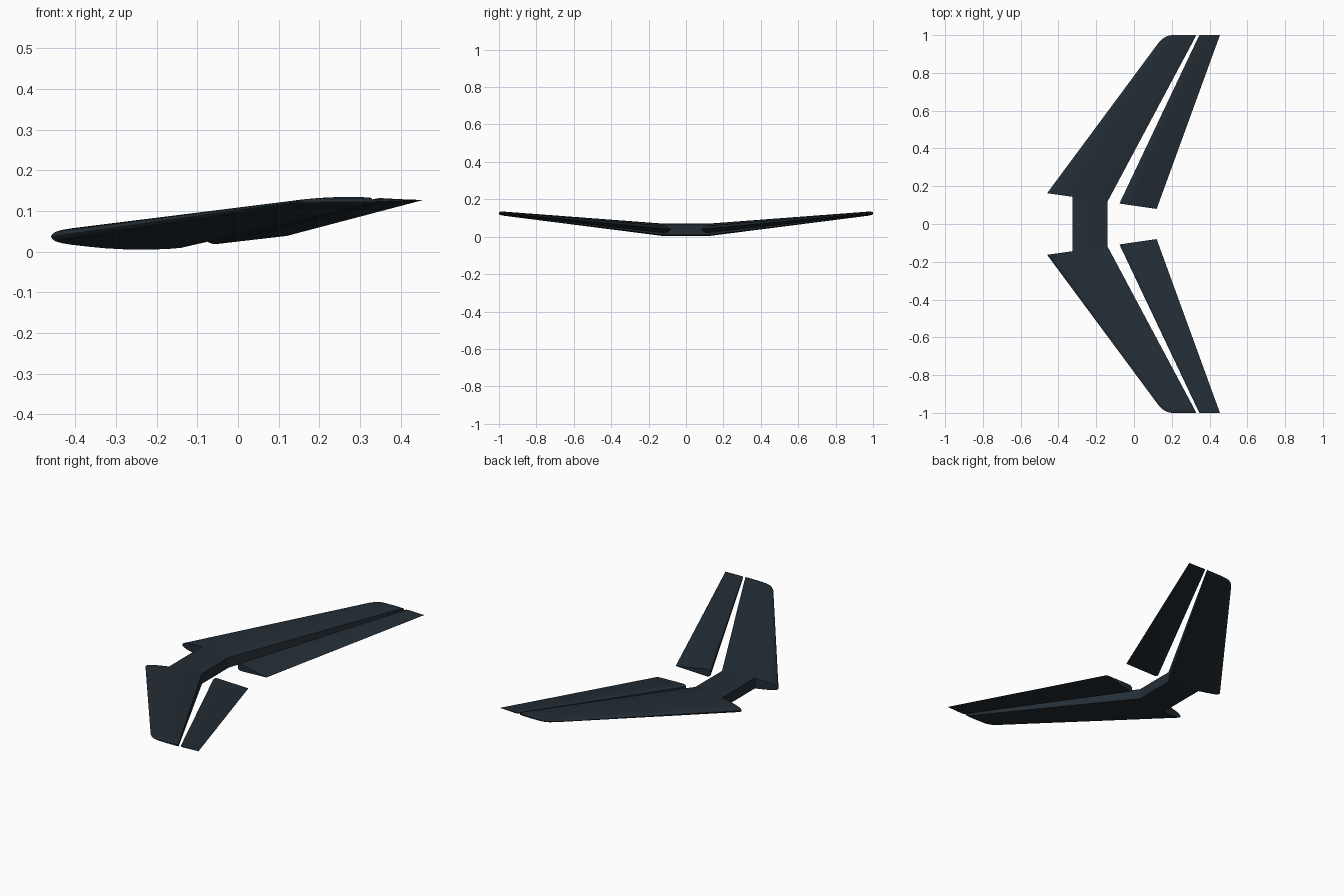
import bpy, bmesh, math
from mathutils import Vector

cube = bpy.data.objects.get("Cube")
if cube:
    bpy.data.objects.remove(cube, do_unlink=True)

# Single dark slate paint
paint = bpy.data.materials.new("dark slate")
paint.use_nodes = True
colour = (0.017, 0.027, 0.036, 1)
paint.diffuse_color = colour
paint.node_tree.nodes["Principled BSDF"].inputs["Base Color"].default_value = colour

# Straight-line corners of the half tail: leading and trailing edge, root and tip
ROOT_LE, ROOT_TE = Vector((-0.46, 0.163, 0.037)), Vector((0.12, 0.08, 0.039))
TIP_LE, TIP_TE = Vector((0.16, 1, 0.125)), Vector((0.455, 1, 0.127))
ROOT_HALF, TIP_HALF = 0.033, 0.0105

# Aerofoil half thickness along the chord, as a fraction of the maximum
SHAPE = [(0, 0), (0.006, 0.2), (0.02, 0.36), (0.045, 0.49), (0.09, 0.62),
         (0.2, 0.85), (0.3, 0.96), (0.4, 1), (0.5, 0.95), (0.6, 0.8), (0.7, 0.6), (1, 0.01)]


def thickness(u):
    for (a, p), (b, q) in zip(SHAPE, SHAPE[1:]):
        if u <= b:
            return p + (q - p) * (u - a) / (b - a)
    return 0


def section(v, start, end, steps, squash=1, nose=0):
    """Closed aerofoil loop at span fraction v between two chord fractions."""
    upper, lower = [], []
    for t in steps:
        u = start + (end - start) * t
        point = ROOT_LE.lerp(ROOT_TE, u).lerp(TIP_LE.lerp(TIP_TE, u), v)
        half = (ROOT_HALF + (TIP_HALF - ROOT_HALF) * v) * squash
        # A blunted nose on the moving surface or the rounded tip
        blunt = min(1, math.sqrt(t / nose) * 0.6 + 0.4) if nose else 1
        half *= thickness(u) * blunt
        upper.append(point + Vector((0, 0, half)))
        lower.append(point - Vector((0, 0, half)))
    return upper + lower[::-1]


def loft(name, loops, flip=False):
    """Skin a row of matching loops and cap both ends."""
    bm = bmesh.new()
    rows = []
    for loop in loops:
        rows.append([bm.verts.new((p.x, -p.y if flip else p.y, p.z)) for p in loop])
    n = len(rows[0])
    for a, b in zip(rows, rows[1:]):
        for i in range(n):
            j = (i + 1) % n
            bm.faces.new((a[i], a[j], b[j], b[i]))
    bm.faces.new(rows[0])
    bm.faces.new(rows[-1][::-1])
    bmesh.ops.remove_doubles(bm, verts=bm.verts, dist=0.00005)
    bmesh.ops.recalc_face_normals(bm, faces=bm.faces)
    mesh = bpy.data.meshes.new(name)
    bm.to_mesh(mesh)
    bm.free()
    mesh.materials.append(paint)
    obj = bpy.data.objects.new(name, mesh)
    bpy.context.collection.objects.link(obj)
    bpy.ops.object.select_all(action='DESELECT')
    obj.select_set(True)
    bpy.context.view_layer.objects.active = obj
    bpy.ops.object.shade_smooth_by_angle(angle=math.radians(30))
    return obj


# Fixed surface: rounded leading corner at the tip, flat spar at the back
fixed_steps = [0, 0.01, 0.035, 0.08, 0.16, 0.28, 0.42, 0.56, 0.72, 0.86, 1]
TIP_ROUND = [(0.95, 0, 1), (0.965, 0.006, 1), (0.98, 0.025, 0.97),
             (0.99, 0.05, 0.85), (0.997, 0.09, 0.65), (1, 0.14, 0.4)]
fixed = [section(0, 0, 0.55, fixed_steps)]
for v, start, squash in TIP_ROUND:
    fixed.append(section(v, start, 0.55 + 0.026 * v, fixed_steps, squash, 0.05 if start else 0))

# Moving surface: blunt nose tapering to a sharp trailing edge
moving_steps = [0, 0.02, 0.05, 0.1, 0.3, 0.6, 1]
moving = [section(v, 0.66 - 0.03 * v, 1, moving_steps, s, 0.1)
          for v, s in [(0, 1), (0.98, 1), (0.993, 0.8), (1, 0.4)]]

for side, flip in (("front", True), ("back", False)):
    loft(side + "_stabilizer", fixed, flip)
    loft(side + "_elevator", moving, flip)

# Level centre box joining the two halves
rib = section(0, 0.23, 0.55, [i / 6 for i in range(7)])
loft("center_section", [rib, [Vector((p.x, -p.y, p.z)) for p in rib]])
